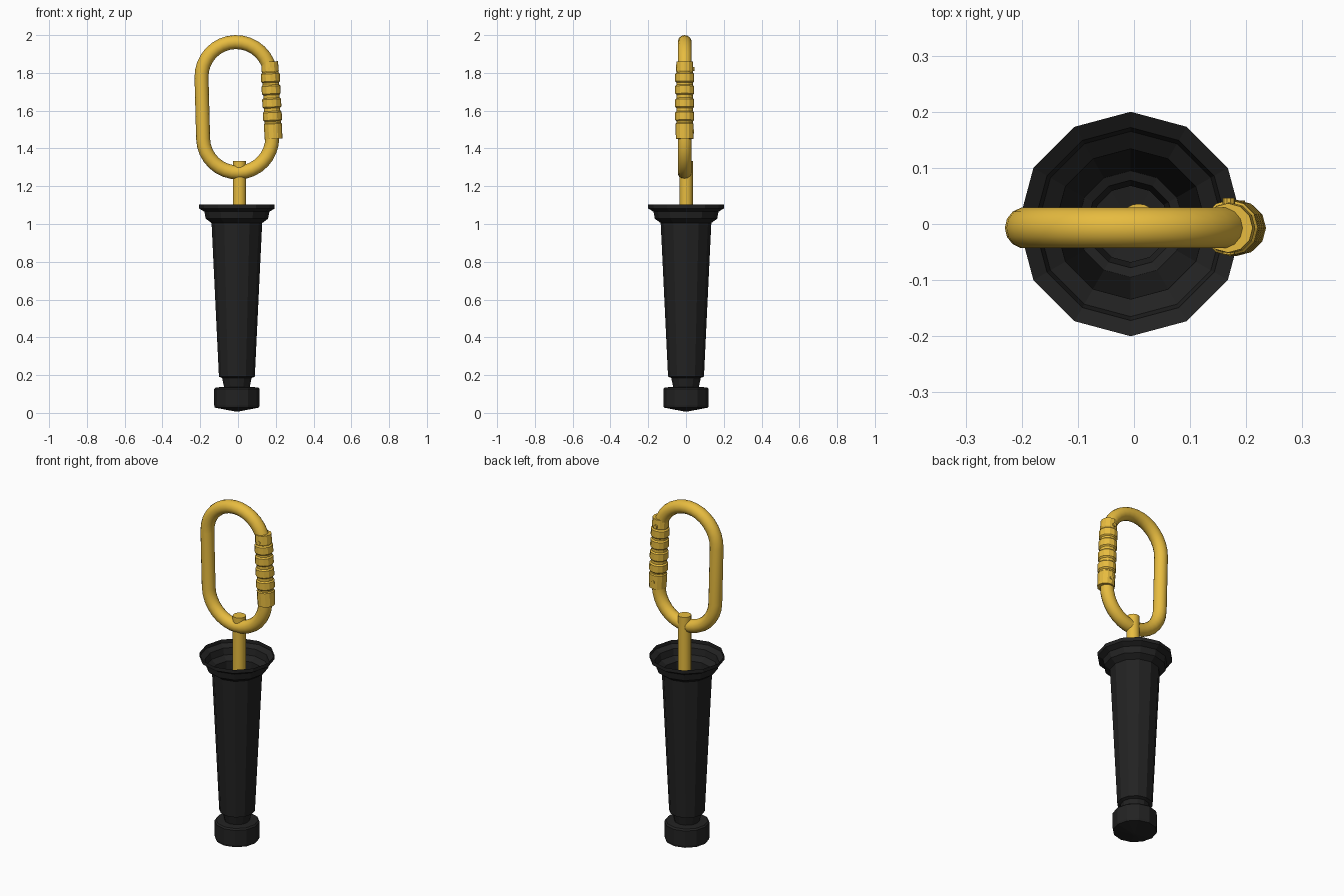
import bpy, bmesh
from math import sin, cos, pi, radians, tau

if "Cube" in bpy.data.objects:
    bpy.data.objects.remove(bpy.data.objects["Cube"])


def material(name, rgb):
    m = bpy.data.materials.new(name)
    m.diffuse_color = (*rgb, 1)
    m.use_nodes = True
    m.node_tree.nodes["Principled BSDF"].inputs["Base Color"].default_value = m.diffuse_color
    return m


BLACK = material("black_rubber", (0.016, 0.016, 0.016))
GOLD = material("gold_metal", (0.80, 0.50, 0.05))


def finish(name, bm, mat, loc=(0, 0, 0), rot=(0, 0, 0), smooth=None):
    bmesh.ops.recalc_face_normals(bm, faces=bm.faces)
    me = bpy.data.meshes.new(name)
    bm.to_mesh(me)
    bm.free()
    ob = bpy.data.objects.new(name, me)
    bpy.context.collection.objects.link(ob)
    me.materials.append(mat)
    ob.location, ob.rotation_euler = loc, rot
    if smooth:
        bpy.ops.object.select_all(action='DESELECT')
        ob.select_set(True)
        bpy.context.view_layer.objects.active = ob
        bpy.ops.object.shade_smooth_by_angle(angle=radians(smooth))
    return ob


def bridge(bm, a, b):
    n = len(a)
    for i in range(n):
        bm.faces.new((a[i], a[(i + 1) % n], b[(i + 1) % n], b[i]))


def lathe(name, profile, sides, mat, caps=(True, True), **kw):
    """Revolve (radius, z) points around z, optionally capping first/last ring."""
    bm = bmesh.new()
    rings = [[bm.verts.new((r * cos(tau * i / sides), r * sin(tau * i / sides), z))
              for i in range(sides)] for r, z in profile]
    for a, b in zip(rings, rings[1:]):
        bridge(bm, a, b)
    for ring, cap in zip((rings[0], rings[-1]), caps):
        if cap:
            bm.faces.new(ring)
    return finish(name, bm, mat, **kw)


# Hollow tapered handle with end knob, open at the flared rim
lathe("handle", [(0.012, 0.008), (0.117, 0.028), (0.120, 0.04), (0.120, 0.127),
                 (0.112, 0.135), (0.068, 0.137), (0.078, 0.185), (0.095, 0.192),
                 (0.134, 1.005), (0.165, 1.028), (0.172, 1.065), (0.200, 1.082),
                 (0.200, 1.103)],
      12, BLACK, caps=(True, False), loc=(-0.006, 0, 0))

# Post holding the ring, running down inside the handle
lathe("post", [(0.035, 0.14), (0.035, 1.333)], 20, GOLD,
      loc=(0.008, 0.001, 0), smooth=40)

# Oval ring: round tube swept along a stadium path
R, HALF, TUBE, ARC, SIDES = 0.183, 0.162, 0.037, 16, 14
path = []
for sign, start in ((1, 0), (-1, pi)):
    for k in range(ARC + 1):
        a = start + pi * k / ARC
        path.append((R * cos(a), R * sin(a) + sign * HALF, cos(a), sin(a)))
bm = bmesh.new()
rings = []
for x, z, nx, nz in path:
    ring = []
    for j in range(SIDES):
        b = tau * j / SIDES
        ring.append(bm.verts.new((x + TUBE * cos(b) * nx, TUBE * sin(b),
                                  z + TUBE * cos(b) * nz)))
    rings.append(ring)
for a, b in zip(rings, rings[1:] + rings[:1]):
    bridge(bm, a, b)
finish("oval_ring", bm, GOLD, loc=(-0.006, -0.007, 1.618),
       rot=(0, radians(-1.5), 0), smooth=60)

# Ribbed locking sleeve around the gate
profile = [(0.030, -0.205), (0.047, -0.205), (0.048, -0.125), (0.043, -0.120)]
for z in (-0.085, -0.015, 0.055, 0.120):
    profile += [(0.043, z - 0.027), (0.050, z - 0.020), (0.050, z + 0.020), (0.043, z + 0.027)]
profile += [(0.043, 0.150), (0.046, 0.155), (0.044, 0.205), (0.030, 0.205)]
GATE = dict(loc=(0.178, -0.007, 1.655), rot=(0, radians(-2.9), 0))
lathe("gate_sleeve", profile, 12, GOLD, **GATE)

# Small hinge and latch pins at the ends of the sleeve
for name, x, z in (("hinge_pin", 0.169, 1.82), ("latch_pin", 0.187, 1.49)):
    length = 0.050 if name == "hinge_pin" else 0.046
    lathe(name, [(0.011, -length), (0.011, length)], 10, GOLD,
          loc=(x, -0.004, z), rot=(radians(90), 0, 0))
